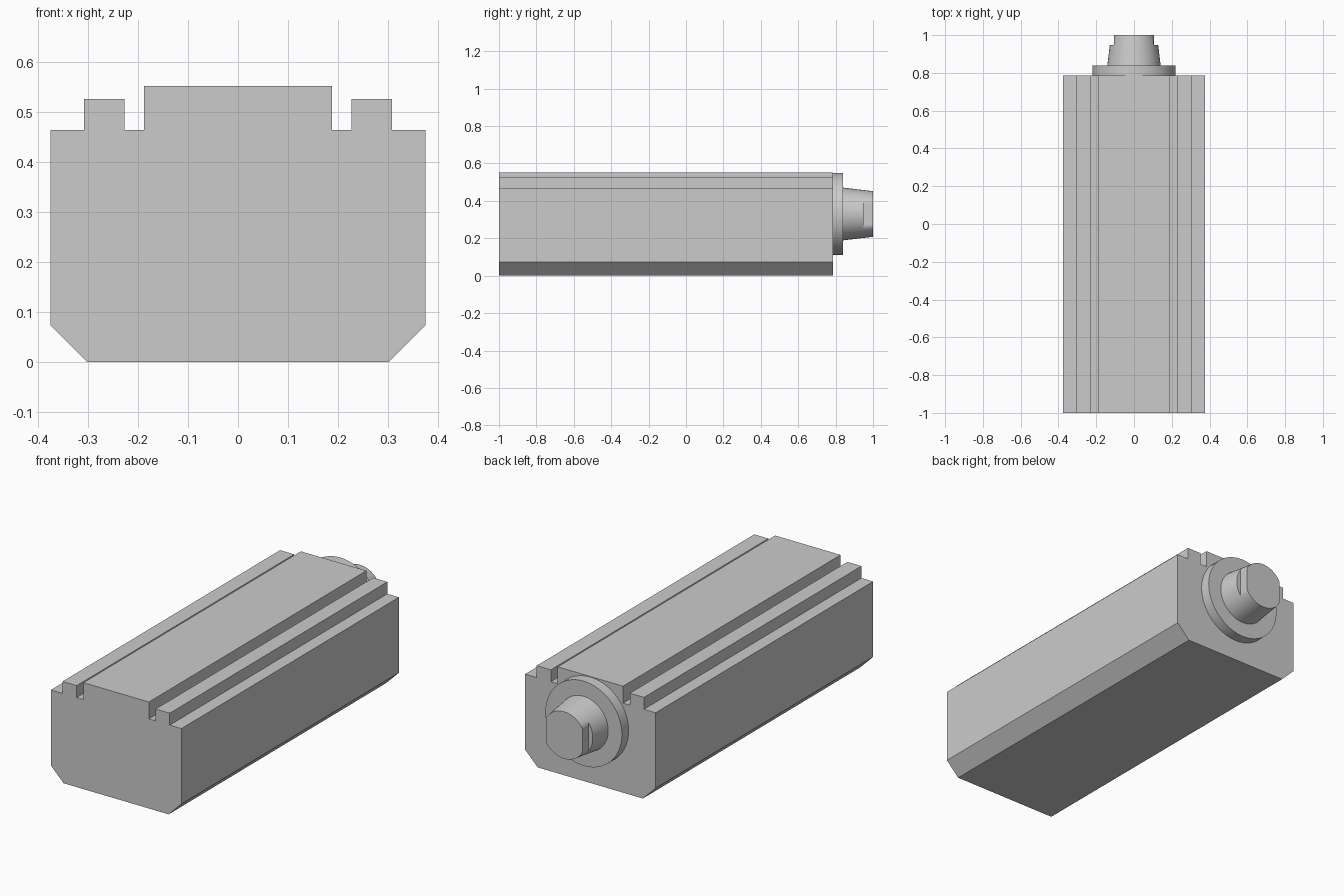
import bpy, bmesh
from math import cos, sin, tau, radians

cube = bpy.data.objects.get("Cube")
if cube:
    bpy.data.objects.remove(cube, do_unlink=True)

AXIS_Z = 0.33
SIDES = 64


def loft(name, rings):
    """Skin a row of equal-length rings of (x, y, z) points and cap both ends."""
    bm = bmesh.new()
    rows = [[bm.verts.new(p) for p in ring] for ring in rings]
    n = len(rows[0])
    for a, b in zip(rows, rows[1:]):
        for i in range(n):
            j = (i + 1) % n
            bm.faces.new((a[i], a[j], b[j], b[i]))
    bm.faces.new(rows[0][::-1])
    bm.faces.new(rows[-1])
    bmesh.ops.remove_doubles(bm, verts=bm.verts, dist=1e-5)
    bmesh.ops.recalc_face_normals(bm, faces=bm.faces)
    mesh = bpy.data.meshes.new(name)
    bm.to_mesh(mesh)
    bm.free()
    obj = bpy.data.objects.new(name, mesh)
    bpy.context.collection.objects.link(obj)
    bpy.ops.object.select_all(action='DESELECT')
    bpy.context.view_layer.objects.active = obj
    obj.select_set(True)
    bpy.ops.object.shade_smooth_by_angle(angle=radians(30))
    return obj


def circle(y, radius, flat=1.0):
    """Ring around the y axis, with its sides flattened at x = +-flat."""
    points = []
    for i in range(SIDES):
        a = tau * i / SIDES
        x = max(-flat, min(flat, radius * cos(a)))
        points.append((x, y, AXIS_Z + radius * sin(a)))
    return points


# Body: half cross-section with chamfer, side rail, groove and raised centre
half = [(0.302, 0), (0.375, 0.073), (0.375, 0.465), (0.308, 0.465),
        (0.308, 0.527), (0.227, 0.527), (0.227, 0.465),
        (0.188, 0.465), (0.188, 0.553)]
section = half + [(-x, z) for x, z in reversed(half)]
loft("body", [[(x, y, z) for x, z in section] for y in (-1, 0.785)])

# Round flange on the back
loft("back_flange", [circle(y, 0.22) for y in (0.785, 0.84)])

# Tapered boss whose tip has two flats
FLAT = 0.105
loft("tapered_boss", [circle(0.84, 0.141), circle(0.948, 0.128),
                      circle(0.948, 0.128, FLAT), circle(1, 0.122, FLAT)])
